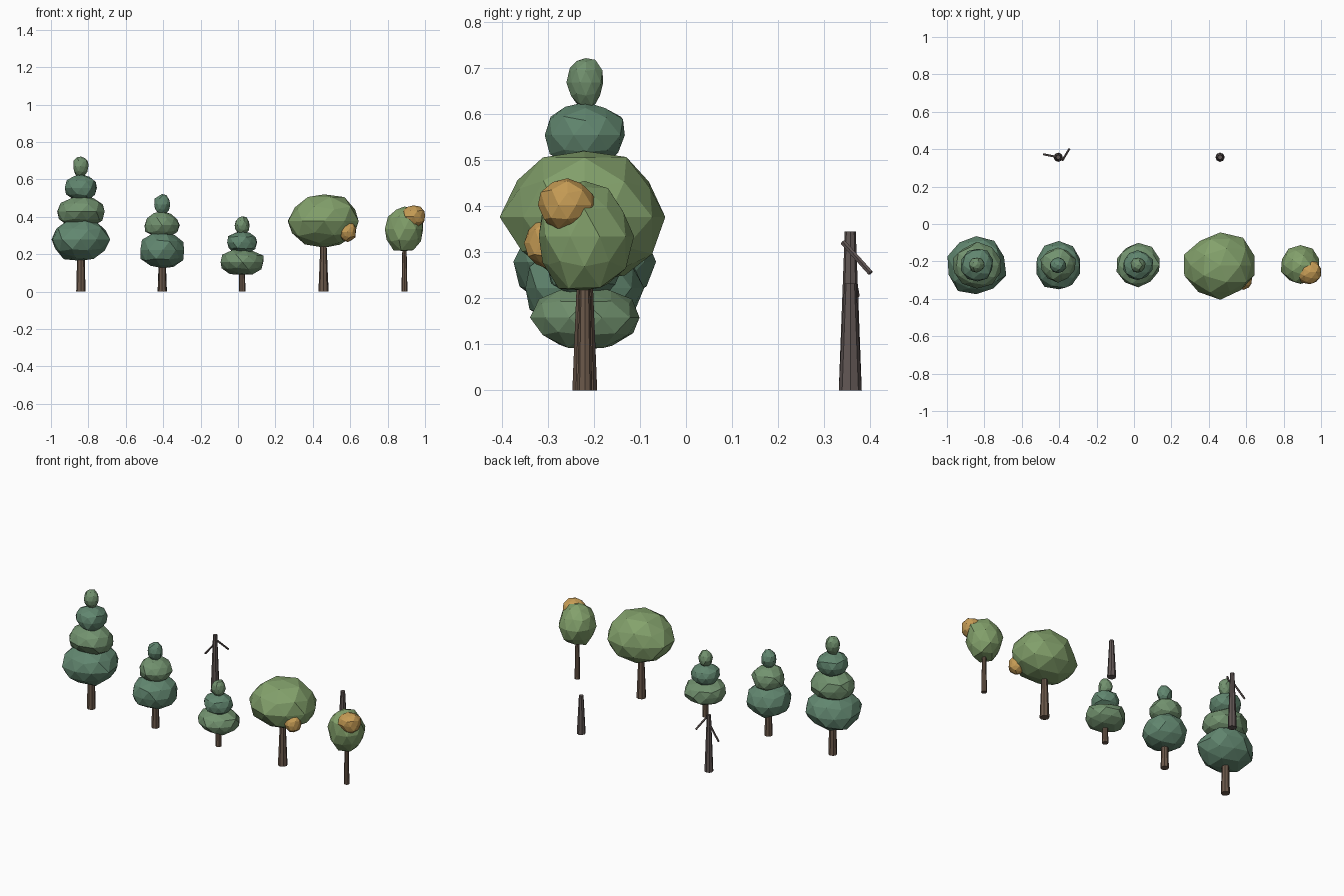
import bpy, bmesh, random
from mathutils import Vector

if "Cube" in bpy.data.objects:
    bpy.data.objects.remove(bpy.data.objects["Cube"])

random.seed(7)


def material(name, rgb):
    m = bpy.data.materials.new(name)
    m.diffuse_color = (*rgb, 1)
    m.use_nodes = True
    m.node_tree.nodes["Principled BSDF"].inputs["Base Color"].default_value = m.diffuse_color
    return m


DARK = material("dark_green", (0.12, 0.24, 0.16))
MID = material("mid_green", (0.17, 0.29, 0.16))
LEAF = material("leaf_green", (0.23, 0.36, 0.15))
GOLD = material("autumn_orange", (0.56, 0.33, 0.09))
BARK = material("bark", (0.15, 0.10, 0.07))
DEAD = material("dead_wood", (0.12, 0.095, 0.09))


def finish(bm, name, mat):
    me = bpy.data.meshes.new(name)
    bm.to_mesh(me)
    bm.free()
    me.materials.append(mat)
    ob = bpy.data.objects.new(name, me)
    bpy.context.collection.objects.link(ob)
    return ob


def blob(name, lo, hi, mat, jitter=0.07):
    """Lumpy low-poly foliage that exactly fills the box lo..hi."""
    bm = bmesh.new()
    bmesh.ops.create_icosphere(bm, subdivisions=2, radius=1)
    for v in bm.verts:
        v.co *= 1 + random.uniform(-jitter, jitter)
    mins = [min(v.co[i] for v in bm.verts) for i in range(3)]
    maxs = [max(v.co[i] for v in bm.verts) for i in range(3)]
    for v in bm.verts:
        for i in range(3):
            t = (v.co[i] - mins[i]) / (maxs[i] - mins[i])
            v.co[i] = lo[i] + t * (hi[i] - lo[i])
    return finish(bm, name, mat)


def limb(name, a, b, r1, r2, mat, sides=8):
    """Tapered cylinder from a to b."""
    a, b = Vector(a), Vector(b)
    d = b - a
    bm = bmesh.new()
    bmesh.ops.create_cone(bm, cap_ends=True, segments=sides,
                          radius1=r1, radius2=r2, depth=d.length)
    q = Vector((0, 0, 1)).rotation_difference(d)
    for v in bm.verts:
        v.co = q @ v.co + (a + b) / 2
    return finish(bm, name, mat)


Y = -0.22

# Conifers: trunk x, trunk radius, tiers of (x radius, y radius, z low, z high, colour)
conifers = [
    (-0.84, 0.025, [(0.157, 0.155, 0.165, 0.39, DARK), (0.127, 0.125, 0.335, 0.52, MID),
                    (0.086, 0.087, 0.485, 0.627, DARK), (0.04, 0.04, 0.615, 0.722, MID)]),
    (-0.405, 0.023, [(0.117, 0.129, 0.125, 0.315, DARK), (0.094, 0.094, 0.28, 0.43, MID),
                     (0.043, 0.043, 0.41, 0.522, DARK)]),
    (0.022, 0.018, [(0.115, 0.119, 0.09, 0.235, MID), (0.08, 0.08, 0.2, 0.325, DARK),
                    (0.04, 0.04, 0.305, 0.403, MID)]),
]
for n, (x, r, tiers) in enumerate(conifers, 1):
    limb(f"conifer_{n}_trunk", (x, Y, 0), (x, Y, tiers[0][2] + 0.08), r, r * 0.75, BARK)
    for k, (rx, ry, z0, z1, mat) in enumerate(tiers, 1):
        blob(f"conifer_{n}_tier_{k}", (x - rx, Y - ry, z0), (x + rx, Y + ry, z1), mat)

# Broad round tree with a low orange patch
limb("broad_tree_trunk", (0.457, Y, 0), (0.457, Y, 0.32), 0.027, 0.014, BARK)
blob("broad_tree_crown", (0.266, -0.405, 0.235), (0.645, -0.045, 0.52), LEAF)
blob("broad_tree_orange_patch", (0.54, -0.352, 0.265), (0.63, -0.255, 0.375), GOLD)

# Small round tree with an orange patch near the top
limb("small_tree_trunk", (0.89, Y, 0), (0.89, Y, 0.3), 0.016, 0.010, BARK)
blob("small_tree_crown", (0.785, -0.32, 0.217), (0.99, -0.113, 0.455), LEAF)
blob("small_tree_orange_patch", (0.872, -0.322, 0.345), (1.0, -0.19, 0.461), GOLD)

# Dead tree with two drooping branches
limb("dead_trunk", (-0.405, 0.357, 0), (-0.405, 0.357, 0.345), 0.025, 0.012, DEAD)
limb("dead_branch_right", (-0.382, 0.341, 0.322), (-0.346, 0.401, 0.255), 0.006, 0.006, DEAD, 5)
limb("dead_branch_left", (-0.412, 0.358, 0.285), (-0.482, 0.372, 0.205), 0.006, 0.006, DEAD, 5)

# Bare stump
limb("bare_stump", (0.46, 0.357, 0), (0.46, 0.357, 0.232), 0.025, 0.013, DEAD)
